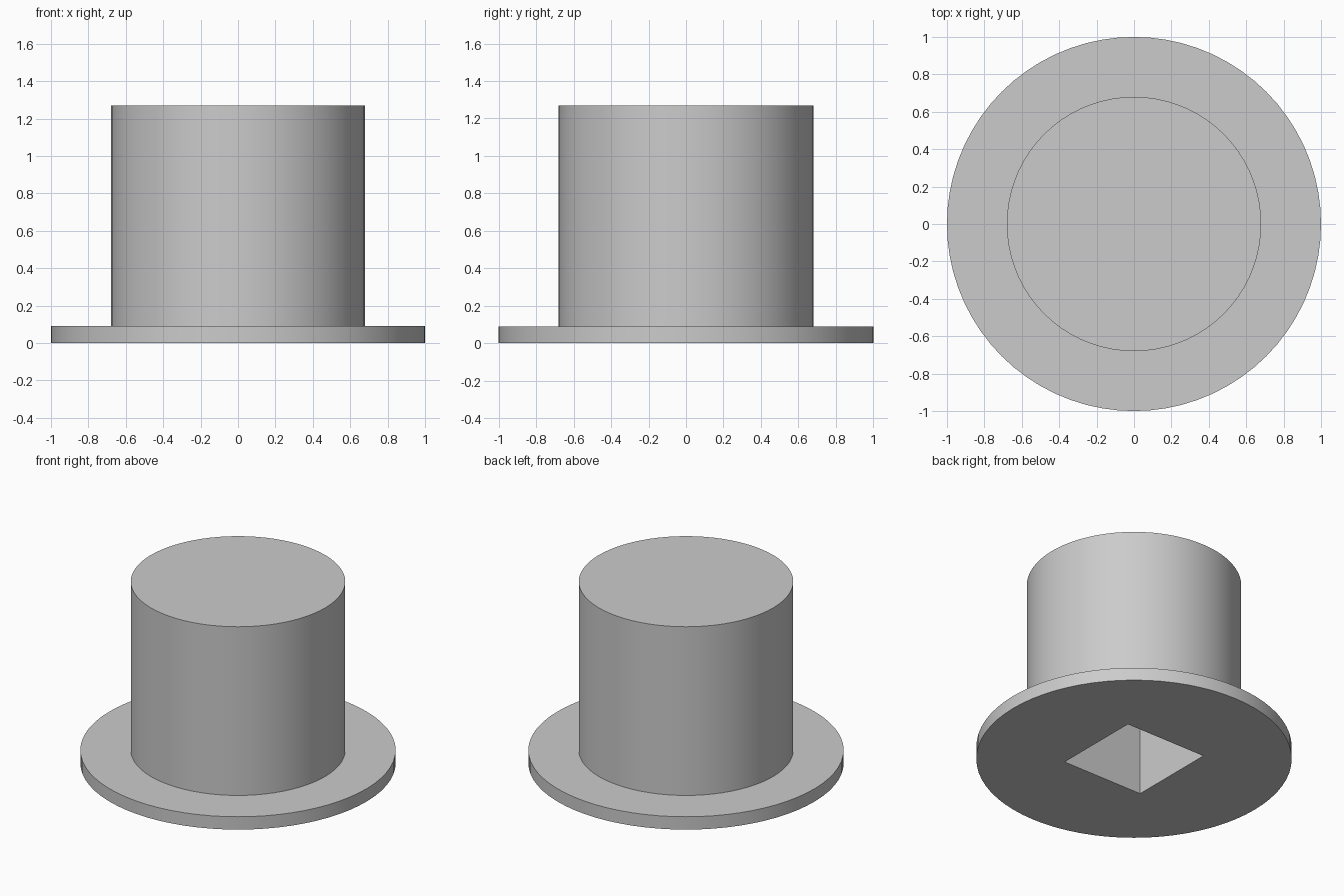
import bpy
import bmesh
import math
from mathutils import Matrix

cube = bpy.data.objects.get("Cube")
if cube:
    bpy.data.objects.remove(cube, do_unlink=True)

SEGMENTS = 72
HEIGHT = 1.27
FLANGE_HEIGHT = 0.09
SOCKET_SIDE = 0.624
SOCKET_DEPTH = 1.08

# Single plain grey
grey = bpy.data.materials.new("plain grey")
grey.use_nodes = True
colour = (0.6, 0.6, 0.6, 1)
grey.diffuse_color = colour
grey.node_tree.nodes["Principled BSDF"].inputs["Base Color"].default_value = colour


def add_object(name, bm):
    bmesh.ops.recalc_face_normals(bm, faces=bm.faces)
    mesh = bpy.data.meshes.new(name)
    bm.to_mesh(mesh)
    bm.free()
    mesh.materials.append(grey)
    obj = bpy.data.objects.new(name, mesh)
    bpy.context.collection.objects.link(obj)
    return obj


# Flanged plug: half profile revolved around z
profile = [(0, 0), (1, 0), (1, FLANGE_HEIGHT), (0.68, FLANGE_HEIGHT),
           (0.68, HEIGHT), (0, HEIGHT)]
bm = bmesh.new()
verts = [bm.verts.new((r, 0, z)) for r, z in profile]
edges = [bm.edges.new(pair) for pair in zip(verts, verts[1:])]
bmesh.ops.spin(bm, geom=verts + edges, cent=(0, 0, 0), axis=(0, 0, 1),
               angle=math.tau, steps=SEGMENTS, use_merge=True)
bmesh.ops.remove_doubles(bm, verts=bm.verts, dist=0.0001)
bmesh.ops.dissolve_limit(bm, angle_limit=0.01, verts=bm.verts, edges=bm.edges)
plug = add_object("flanged_plug", bm)

# Square blind socket cut up from the underside
bm = bmesh.new()
bmesh.ops.create_cube(bm, size=1, matrix=Matrix.Diagonal(
    (SOCKET_SIDE, SOCKET_SIDE, 2 * SOCKET_DEPTH, 1)))
cutter = add_object("socket_cutter", bm)
cutter.hide_render = True

cut = plug.modifiers.new("square socket", "BOOLEAN")
cut.operation = "DIFFERENCE"
cut.solver = "EXACT"
cut.object = cutter
bpy.ops.object.select_all(action="DESELECT")
plug.select_set(True)
bpy.context.view_layer.objects.active = plug
bpy.ops.object.modifier_apply(modifier=cut.name)
bpy.data.objects.remove(cutter, do_unlink=True)

# Smooth round walls, crisp rims
bpy.ops.object.shade_smooth_by_angle(angle=math.radians(30))
